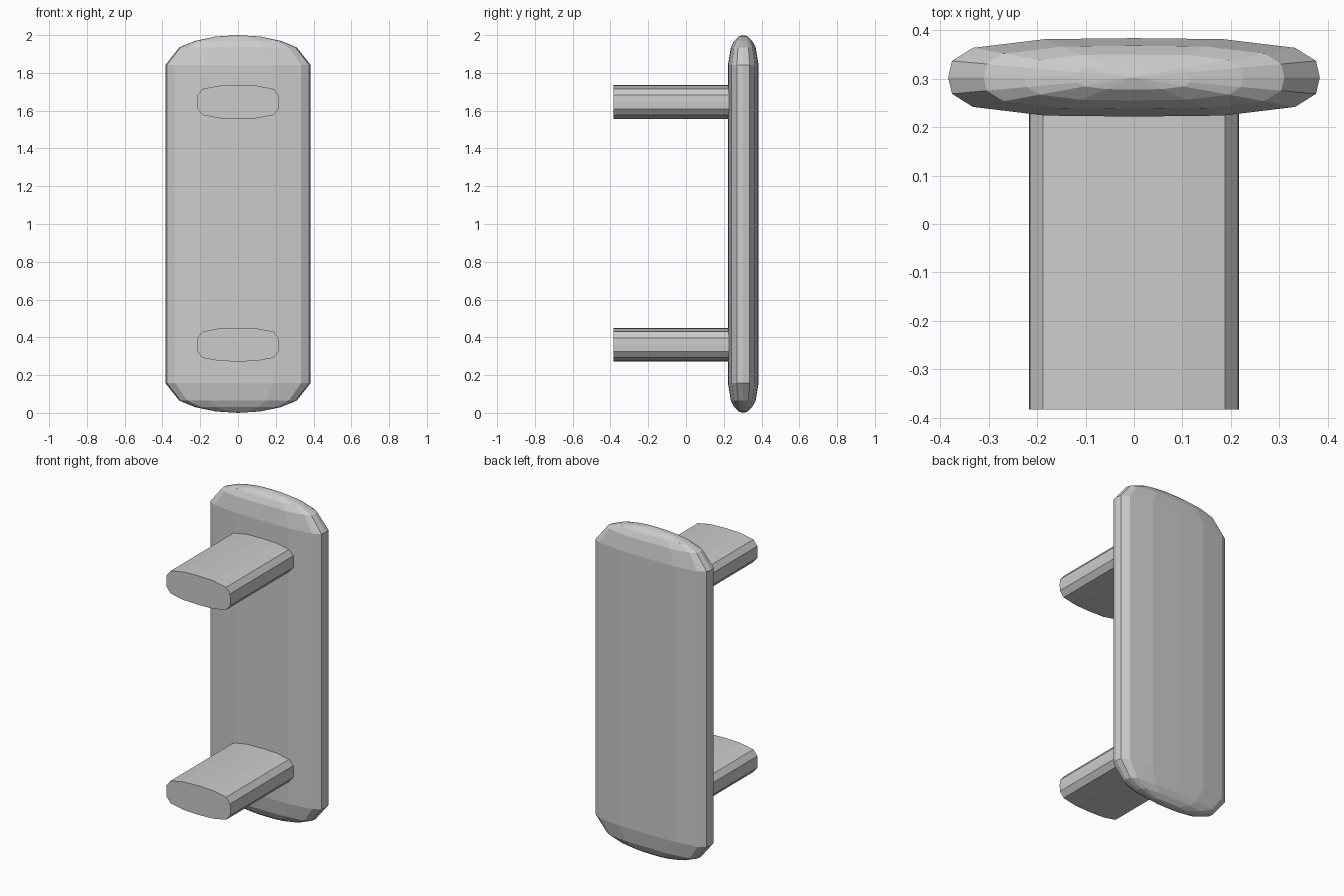
import bpy, bmesh, math

if "Cube" in bpy.data.objects:
    bpy.data.objects.remove(bpy.data.objects["Cube"])


def mirrored_loop(quarter):
    """Full closed outline from a quarter outline running from +a axis to +b axis."""
    half = quarter + [(-a, b) for a, b in reversed(quarter[:-1])]
    return half + [(a, -b) for a, b in reversed(half[1:-1])]


def skin(name, rings, poles=None):
    """Bridge equal-length rings, closing the ends with flat caps or pole points."""
    bm = bmesh.new()
    loops = [[bm.verts.new(p) for p in ring] for ring in rings]
    n = len(loops[0])
    for low, high in zip(loops, loops[1:]):
        for i in range(n):
            j = (i + 1) % n
            bm.faces.new((low[i], low[j], high[j], high[i]))
    for k, loop in enumerate((loops[0], loops[-1])):
        if poles:
            tip = bm.verts.new(poles[k])
            for i in range(n):
                bm.faces.new((loop[i], loop[(i + 1) % n], tip))
        else:
            bm.faces.new(loop)
    bmesh.ops.recalc_face_normals(bm, faces=bm.faces)
    mesh = bpy.data.meshes.new(name)
    bm.to_mesh(mesh)
    bm.free()
    obj = bpy.data.objects.new(name, mesh)
    bpy.context.collection.objects.link(obj)
    return obj


# Grip: flattened rounded bar with domed ends
GRIP_Y, DOME, HEIGHT = 0.303, 0.157, 2.0
grip_outline = mirrored_loop([(0.384, 0), (0.376, 0.034), (0.333, 0.061),
                              (0.184, 0.079), (0, 0.081)])
steps = [(math.cos(math.radians(a)), DOME * (1 - math.sin(math.radians(a))))
         for a in (72, 54, 36, 0)]
levels = steps + [(s, HEIGHT - z) for s, z in reversed(steps)]
skin("grip",
     [[(x * s, GRIP_Y + y * s, z) for x, y in grip_outline] for s, z in levels],
     poles=((0, GRIP_Y, 0), (0, GRIP_Y, HEIGHT)))

# Posts: two flattened stubs running from the front into the grip
post_outline = mirrored_loop([(0.217, 0), (0.215, 0.036), (0.188, 0.069),
                              (0.1, 0.086), (0, 0.089)])
for name, zc in (("lower_post", 0.361), ("upper_post", 1.646)):
    skin(name, [[(x, y, zc + z) for x, z in post_outline] for y in (-0.383, 0.25)])
